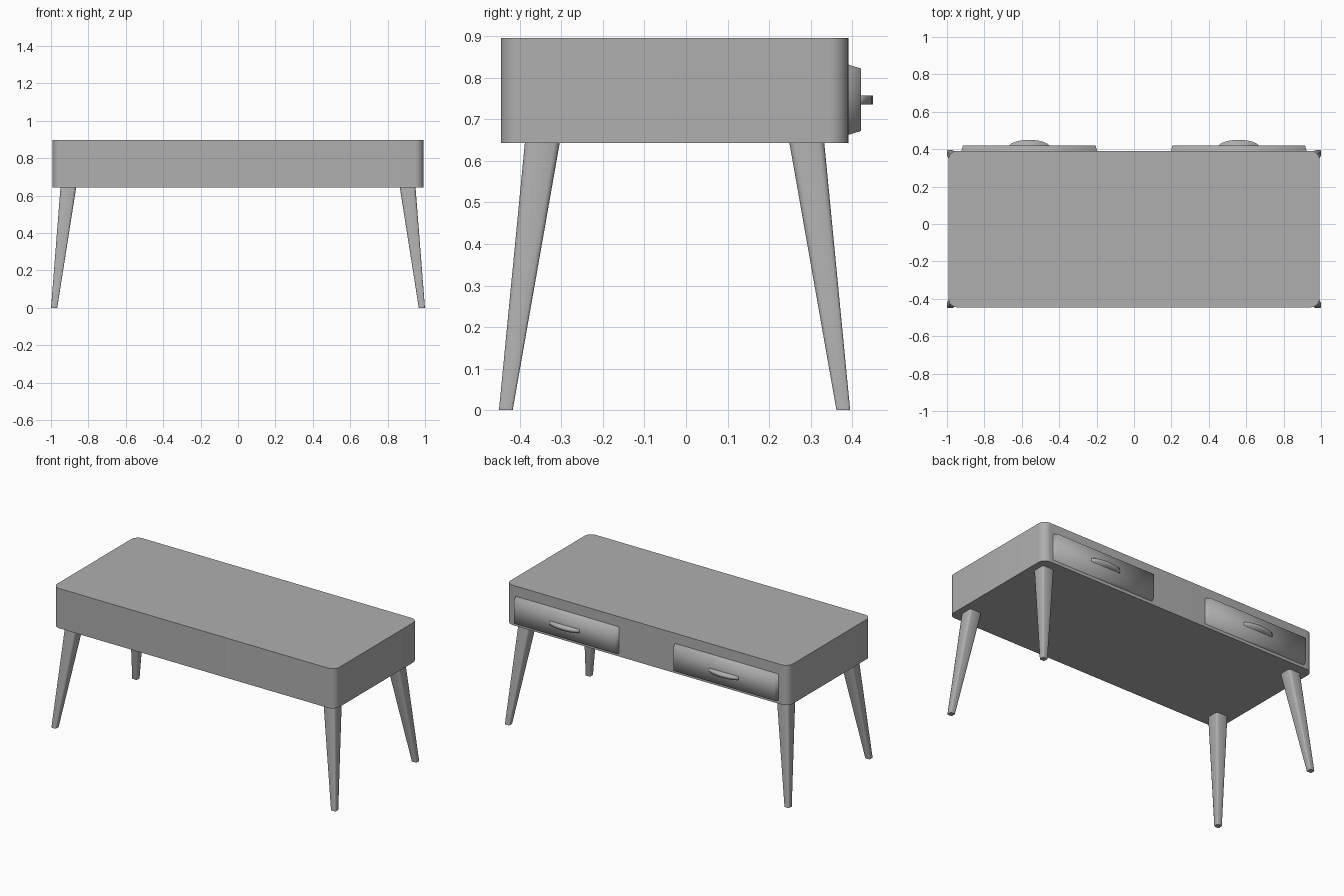
import bpy
from math import cos, sin, pi, radians

if "Cube" in bpy.data.objects:
    bpy.data.objects.remove(bpy.data.objects["Cube"])

CY = -0.0275            # middle of the body in y

grey = bpy.data.materials.new("dark_grey")
grey.diffuse_color = (0.43, 0.43, 0.43, 1)
grey.use_nodes = True
grey.node_tree.nodes["Principled BSDF"].inputs["Base Color"].default_value = grey.diffuse_color


def loft(name, rings, angle=30):
    """Closed solid through rings of equal point count."""
    n = len(rings[0])
    verts = [p for r in rings for p in r]
    faces = [list(range(n))[::-1], [len(verts) - n + i for i in range(n)]]
    for k in range(len(rings) - 1):
        a, b = k * n, (k + 1) * n
        for i in range(n):
            j = (i + 1) % n
            faces.append([a + i, a + j, b + j, b + i])
    mesh = bpy.data.meshes.new(name)
    mesh.from_pydata(verts, [], faces)
    mesh.materials.append(grey)
    ob = bpy.data.objects.new(name, mesh)
    bpy.context.collection.objects.link(ob)
    bpy.ops.object.select_all(action='DESELECT')
    ob.select_set(True)
    bpy.context.view_layer.objects.active = ob
    bpy.ops.object.shade_smooth_by_angle(angle=radians(angle))
    return ob


def rounded_rect(cx, cy, hx, hy, r, z, steps):
    pts = []
    for q, (sx, sy) in enumerate([(1, 1), (-1, 1), (-1, -1), (1, -1)]):
        for i in range(steps + 1):
            a = (q + i / steps) * pi / 2
            pts.append((cx + sx * (hx - r) + r * cos(a),
                        cy + sy * (hy - r) + r * sin(a), z))
    return pts


# table body with rounded vertical corners
loft("table_body", [rounded_rect(0, CY, 0.992, 0.418, 0.047, z, 8)
                    for z in (0.643, 0.896)])

# four splayed, tapered square legs with softened corners
for sy, row in ((-1, "front"), (1, "back")):
    for sx, side in ((-1, "left"), (1, "right")):
        loft(f"{row}_{side}_leg", [
            rounded_rect(sx * 0.983, CY + sy * 0.406, 0.0165, 0.0165, 0.005, 0.0, 2),
            rounded_rect(sx * 0.907, CY + sy * 0.318, 0.042, 0.042, 0.013, 0.645, 2)], 60)


def panel_ring(cx, hx, z0, z1, y):
    return [(cx + hx, y, z0), (cx - hx, y, z0), (cx - hx, y, z1), (cx + hx, y, z1)]


# drawer fronts with sloped rims, and curved plate handles
for sx, side in ((-1, "left"), (1, "right")):
    cx = sx * 0.56
    loft(f"{side}_drawer_front", [
        panel_ring(cx, 0.364, 0.662, 0.832, 0.389),
        panel_ring(cx, 0.354, 0.672, 0.822, 0.421)], 85)
    n = 16
    arc = [(cx + 0.106 * cos(pi * i / n), 0.418 + 0.032 * sin(pi * i / n) ** 1.2)
           for i in range(n + 1)]
    loft(f"{side}_drawer_handle",
         [[(x, y, z) for x, y in arc] for z in (0.735, 0.757)], 100)
